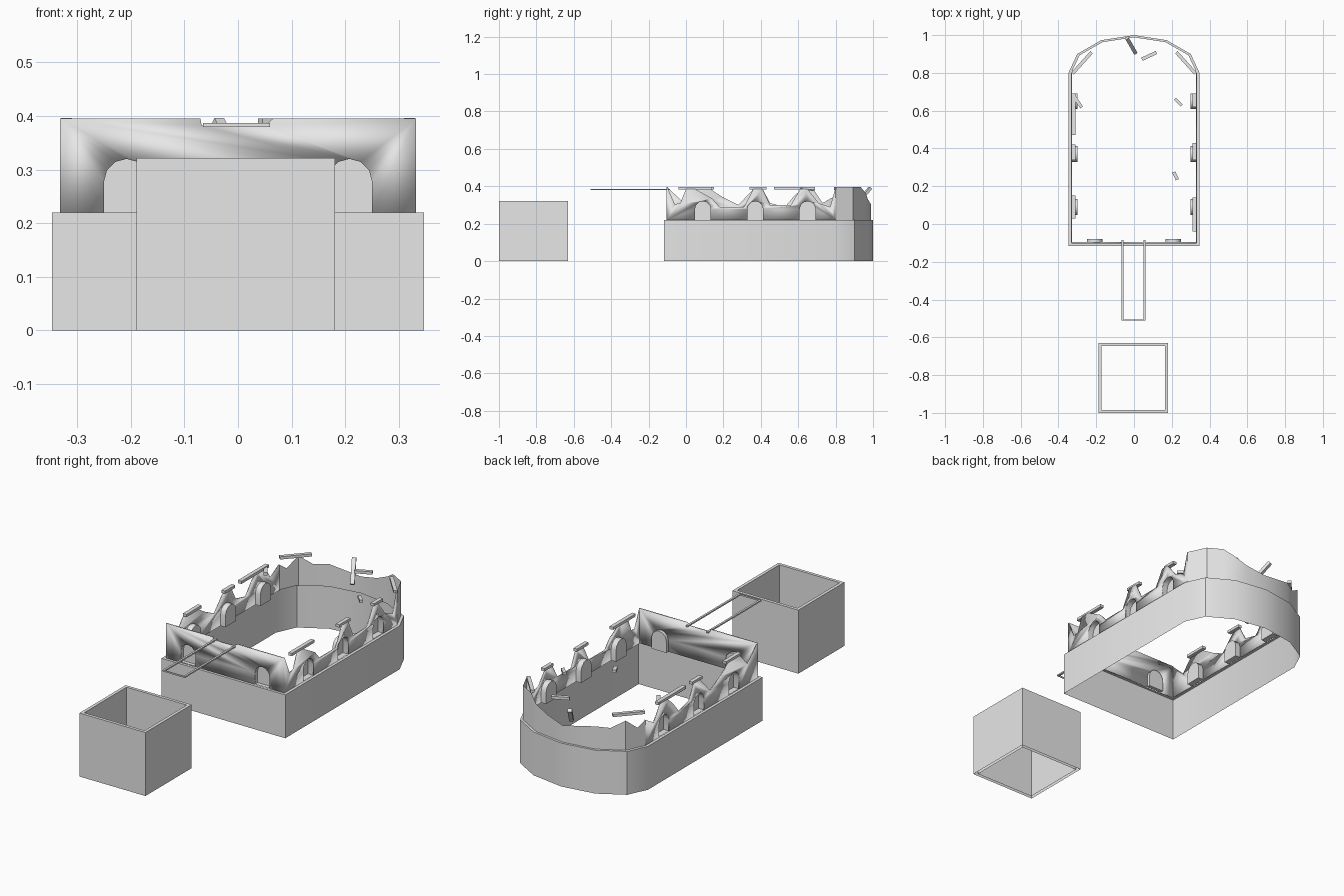
import bpy, math
from mathutils import Vector, Matrix

cube = bpy.data.objects.get("Cube")
if cube:
    bpy.data.objects.remove(cube, do_unlink=True)

stone = bpy.data.materials.new("grey_stone")
stone.use_nodes = True
stone.diffuse_color = (0.8, 0.8, 0.8, 1)
stone.node_tree.nodes["Principled BSDF"].inputs["Base Color"].default_value = (0.8, 0.8, 0.8, 1)

LEDGE, TOP = 0.22, 0.395      # height of the plinth and of the intact wall
NICHE_W, NICHE_H = 0.084, 0.1


def make(name, verts, faces, thick=0):
    mesh = bpy.data.meshes.new(name)
    mesh.from_pydata([tuple(v) for v in verts], [], faces)
    mesh.materials.append(stone)
    mesh.shade_smooth()
    mesh.set_sharp_from_angle(angle=math.radians(35))
    obj = bpy.data.objects.new(name, mesh)
    bpy.context.collection.objects.link(obj)
    if thick:
        mod = obj.modifiers.new("thickness", "SOLIDIFY")
        mod.thickness, mod.offset = thick, 0
    return obj


def plank(name, centre, size, turn=0, tilt=0):
    """Box turned about z after tilting its long x side."""
    m = Matrix.Translation(centre) @ Matrix.Rotation(math.radians(turn), 4, "Z") \
        @ Matrix.Rotation(math.radians(tilt), 4, "Y")
    verts = [m @ Vector((x * size[0] / 2, y * size[1] / 2, z * size[2] / 2))
             for z in (-1, 1) for x, y in ((-1, -1), (1, -1), (1, 1), (-1, 1))]
    return make(name, verts, [(3, 2, 1, 0), (4, 5, 6, 7), (0, 1, 5, 4),
                              (1, 2, 6, 5), (2, 3, 7, 6), (3, 0, 4, 7)])


def loft(name, rings, closed=True):
    n = len(rings[0])
    verts = [v for r in rings for v in r]
    faces = []
    for k in range(len(rings) - 1):
        for i in range(n if closed else n - 1):
            j = (i + 1) % n
            faces.append((k * n + i, k * n + j, k * n + n + j, k * n + n + i))
    return make(name, verts, faces)


def arch(c):
    """Round-shouldered arch outline, standing on the ledge."""
    r = NICHE_W / 2
    spring = LEDGE + NICHE_H - r
    pts = [(c - r, LEDGE)]
    pts += [(c - r * math.cos(a * math.pi / 6), spring + r * math.sin(a * math.pi / 6))
            for a in range(7)]
    return pts + [(c + r, LEDGE)]


def ruined_wall(name, place, profile, niches, depth, thick):
    """Wall with a broken top edge and arched niches; place maps (along, z, inward)."""
    outline = [(profile[0][0], LEDGE)]
    for c in niches:
        outline += arch(c)
    outline += [(profile[-1][0], LEDGE)] + profile[::-1]
    make(name, [place(s, z, 0) for s, z in outline], [tuple(range(len(outline)))], thick)
    for i, c in enumerate(niches):
        a = arch(c)
        n = len(a)
        verts = [place(s, z, d) for d in (0, depth) for s, z in a]
        faces = [(k, (k + 1) % n, (k + 1) % n + n, k + n) for k in range(n)]
        make(f"{name}_niche_{i + 1}", verts, faces + [tuple(range(n, 2 * n))])


# Plinth: straight sides with a faceted rounded end, and a ledge on top
def plan(half, front, bulge):
    arc = [(half * math.cos(a * math.pi / 6), 0.8 + bulge * math.sin(a * math.pi / 6))
           for a in range(7)]
    return [(half, front)] + arc + [(-half, front)]


outer, inner = plan(0.347, -0.117, 0.2), plan(0.332, -0.103, 0.188)
loft("plinth", [[(x, y, 0) for x, y in outer], [(x, y, LEDGE) for x, y in outer],
                [(x, y, LEDGE) for x, y in inner]])

# Long side walls
left_top = [(-0.1, TOP), (-0.06, 0.305), (-0.03, 0.31), (0, 0.385), (0.05, 0.385),
            (0.14, 0.335), (0.18, 0.29), (0.31, 0.29), (0.36, 0.385), (0.41, 0.385),
            (0.45, 0.3), (0.56, 0.3), (0.61, 0.385), (0.65, 0.385), (0.71, 0.31),
            (0.77, 0.29), (0.8, TOP)]
right_top = [(-0.1, TOP), (-0.02, 0.32), (0.04, 0.385), (0.13, 0.385), (0.2, 0.34),
             (0.28, 0.3), (0.36, 0.385), (0.41, 0.385), (0.45, 0.31), (0.53, 0.29),
             (0.58, 0.35), (0.62, 0.385), (0.68, 0.385), (0.73, 0.31), (0.8, 0.35)]
for name, side, top in (("left_wall", 1, left_top), ("right_wall", -1, right_top)):
    ruined_wall(name, lambda s, z, d, k=side: (k * (0.33 - d), s, z),
                top, (0.09, 0.37, 0.65), 0.03, 0.005)

# Front wall with a shallow notch for the hoist rails
front_top = [(-0.332, TOP), (-0.07, TOP), (-0.068, 0.382), (0.05, 0.382),
             (0.065, TOP), (0.332, TOP)]
ruined_wall("front_wall", lambda s, z, d: (s, -0.1 + d, z),
            front_top, (-0.208, 0.208), 0.02, 0.008)

# Rounded end wall: t counts along the facets of the arc
arc = inner[1:-1]
end_top = [(0, TOP), (1, TOP), (1.6, TOP), (2, 0.36), (2.4, 0.33), (3, 0.305),
           (3.5, 0.32), (4, 0.335), (4.5, 0.33), (5, 0.37), (5.6, 0.32), (6, 0.35)]


def on_arc(t):
    i = min(int(t), 5)
    return Vector(arc[i]).lerp(Vector(arc[i + 1]), t - i)


loft("end_wall", [[(*on_arc(t), LEDGE) for t, z in end_top],
                  [(*on_arc(t), z) for t, z in end_top]], closed=False)

# Broken slabs lying on the wall tops
for name, side, y0, y1 in (("left", 1, -0.04, 0.14), ("left", 1, 0.34, 0.43),
                           ("left", 1, 0.62, 0.69), ("right", -1, 0.03, 0.15),
                           ("right", -1, 0.34, 0.42), ("right", -1, 0.47, 0.69)):
    plank(f"{name}_slab", (side * 0.32, (y0 + y1) / 2, 0.389), (0.02, y1 - y0, 0.014))
for name, side in (("left", 1), ("right", -1)):
    plank(f"{name}_end_slab", (side * 0.275, 0.853, 0.388), (0.15, 0.018, 0.014), -side * 48)

# Loose fragments
plank("end_fragment", (0.08, 0.89, 0.388), (0.085, 0.018, 0.014), 25)
plank("hanging_fragment", (-0.015, 0.945, 0.345), (0.13, 0.02, 0.016), -60, 45)
plank("left_fragment", (0.235, 0.645, 0.385), (0.05, 0.016, 0.014), -45)
plank("low_fragment", (0.22, 0.255, 0.25), (0.045, 0.018, 0.014), -65)
plank("right_fragment", (-0.3, 0.65, 0.385), (0.08, 0.018, 0.014), -55)

# Hoist rails reaching forward from the front wall
for name, x in (("left_rail", 0.055), ("right_rail", -0.06)):
    plank(name, (x, -0.298, 0.383), (0.01, 0.425, 0.007))
plank("rail_end_bar", (-0.0025, -0.509, 0.383), (0.12, 0.005, 0.007))

# Detached square tower: open shell with a thick rim
def square(half, z):
    return [(x * half - 0.004, y * half - 0.815, z)
            for x, y in ((-1, -1), (1, -1), (1, 1), (-1, 1))]


loft("tower", [square(0.185, 0), square(0.185, 0.322), square(0.169, 0.322), square(0.169, 0)])
